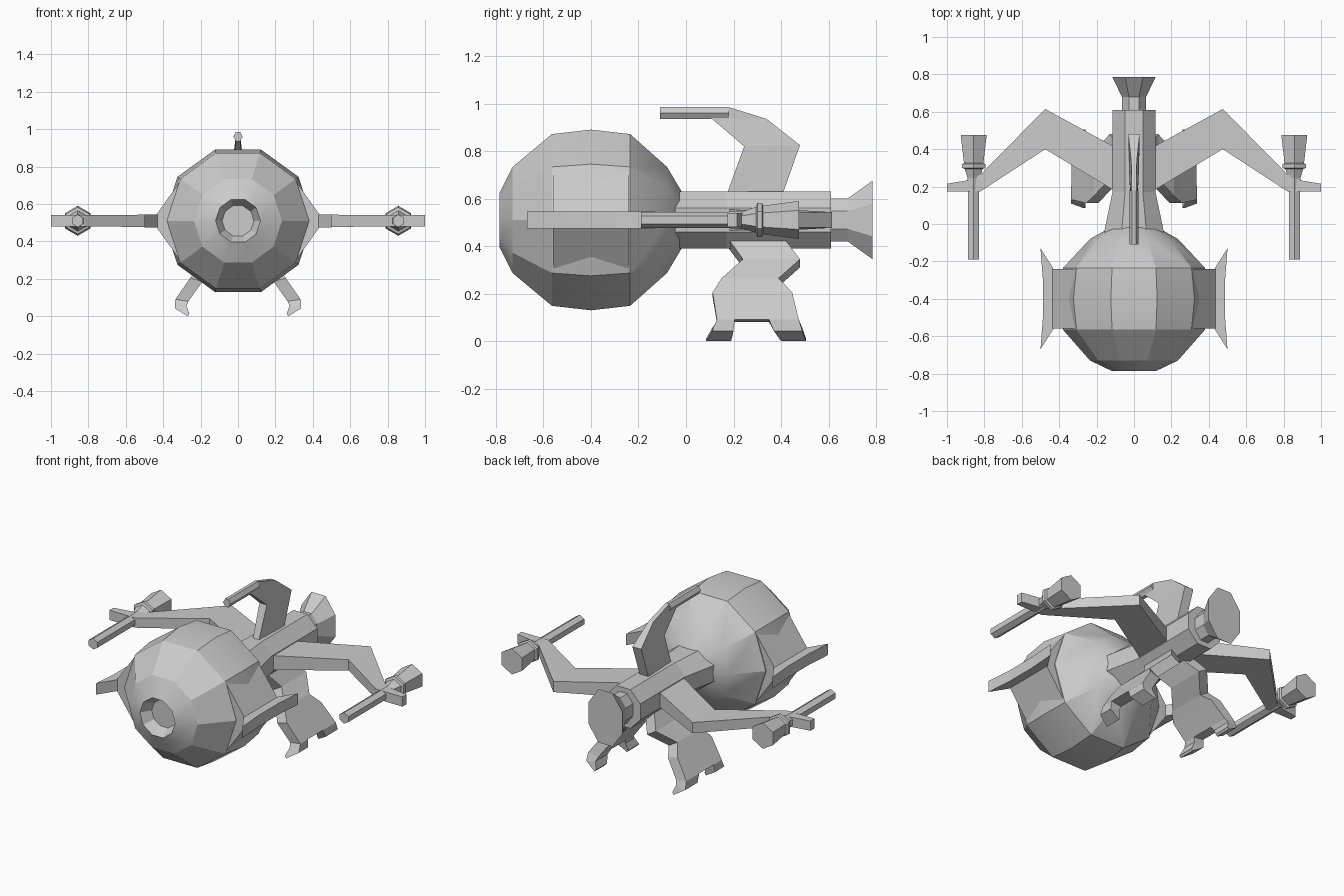
import bpy, bmesh
from math import cos, sin, pi

if "Cube" in bpy.data.objects:
    bpy.data.objects.remove(bpy.data.objects["Cube"])

ZC = 0.51  # height of the main axis


def loft(name, rings, mirror=False, smooth=None):
    """Skin a list of equal-length vertex rings and cap both ends."""
    bm = bmesh.new()
    vs = [[bm.verts.new(p) for p in r] for r in rings]
    n = len(rings[0])
    for a, b in zip(vs, vs[1:]):
        for i in range(n):
            j = (i + 1) % n
            bm.faces.new((a[i], a[j], b[j], b[i]))
    bm.faces.new(vs[0])
    bm.faces.new(vs[-1])
    bmesh.ops.recalc_face_normals(bm, faces=bm.faces)
    me = bpy.data.meshes.new(name)
    bm.to_mesh(me)
    bm.free()
    ob = bpy.data.objects.new(name, me)
    bpy.context.collection.objects.link(ob)
    if mirror:
        ob.modifiers.new("Mirror", 'MIRROR').use_mirror_merge = False
    if smooth:
        bpy.ops.object.select_all(action='DESELECT')
        bpy.context.view_layer.objects.active = ob
        ob.select_set(True)
        bpy.ops.object.shade_smooth_by_angle(angle=smooth)
    return ob


def turned(name, profile, n, phase=0.0, cx=0.0, **kw):
    """Profile of (y, x radius, z radius) around an axis along y."""
    return loft(name, [[(cx + rx * cos(phase + 2 * pi * i / n), y,
                         ZC + rz * sin(phase + 2 * pi * i / n))
                        for i in range(n)] for y, rx, rz in profile], **kw)


def plate(name, stations, **kw):
    """Stations of (outer (x, z), inner (x, z), y front, y back)."""
    return loft(name, [[(o[0], y0, o[1]), (o[0], y1, o[1]),
                        (i[0], y1, i[1]), (i[0], y0, i[1])]
                       for o, i, y0, y1 in stations], **kw)


# Ten-sided round cabin with a recessed nose port
cabin = [(-0.72, 0.085), (-0.785, 0.12), (-0.73, 0.235), (-0.565, 0.38),
         (-0.4, 0.40), (-0.235, 0.38), (-0.08, 0.235), (-0.015, 0.12)]
turned("cabin", [(y, r, r) for y, r in cabin], 10, smooth=0.35)

# Side bumpers: wedge, then flared rail with a slightly hollow outer face
plate("side_wedge", [((0.30, ZC + 0.225), (0.30, ZC - 0.225), -0.56, -0.24),
                     ((0.435, ZC + 0.035), (0.435, ZC - 0.035), -0.56, -0.24)], mirror=True)
rail = [(0.43, -0.56), (0.50, -0.67), (0.487, -0.50), (0.487, -0.30), (0.50, -0.13), (0.43, -0.24)]
loft("side_rail", [[(x, y, ZC + s * 0.035) for x, y in rail] for s in (-1, 1)], mirror=True)

# Octagonal rear hull and exhaust (radius divided by cos of the half-angle for flat sides)
k = 1 / cos(pi / 8)
hull = [(-0.05, 0.16, 0.12), (-0.02, 0.155, 0.12), (0.17, 0.115, 0.12), (0.61, 0.115, 0.12)]
turned("rear_hull", [(y, a * k, b * k) for y, a, b in hull], 8, pi / 8)
tail = [(0.58, 0.065, 0.09), (0.68, 0.065, 0.09), (0.785, 0.115, 0.165)]
turned("exhaust", [(y, a * k, b * k) for y, a, b in tail], 8, pi / 8)

# Bent arms: (x, y front, y back, half thickness)
arm = [(0.03, 0.135, 0.375, 0.05), (0.10, 0.175, 0.41, 0.045), (0.475, 0.40, 0.615, 0.033),
       (0.82, 0.175, 0.265, 0.03), (0.88, 0.175, 0.235, 0.03), (1.0, 0.175, 0.215, 0.03)]
plate("arm", [((x, ZC + h), (x, ZC - h), y0, y1) for x, y0, y1, h in arm], mirror=True)

# Arm thrusters and forward barrels
GX = 0.857
turned("barrel", [(y, 0.034, 0.034) for y in (-0.19, 0.19)], 6, pi / 2, GX, mirror=True)
pod = [(0.17, 0.034), (0.245, 0.038), (0.295, 0.055), (0.30, 0.072), (0.32, 0.072),
       (0.325, 0.06), (0.475, 0.08)]
turned("thruster", [(y, r, r) for y, r in pod], 6, pi / 2, GX, mirror=True)

# Dorsal fin with forward rod: (front y, z), (back y, z), half widths
fin = [((0.165, 0.60), (0.40, 0.60), 0.02, 0.03), ((0.245, 0.82), (0.48, 0.825), 0.025, 0.03),
       ((0.11, 0.935), (0.34, 0.935), 0.012, 0.015), ((0.10, 0.935), (0.18, 0.985), 0.014, 0.012)]
loft("dorsal_fin", [[(-a, *f), (a, *f), (b, *r), (-b, *r)] for f, r, a, b in fin])
rod = [(0.01, 0.935), (0.025, 0.96), (0.01, 0.986), (-0.01, 0.986), (-0.025, 0.96), (-0.01, 0.935)]
loft("fin_rod", [[(x, y, z) for x, z in rod] for y in (-0.11, 0.18)])

# Splayed legs
plate("leg", [((0.06, 0.45), (0.0, 0.41), 0.165, 0.40),
              ((0.13, 0.345), (0.07, 0.31), 0.24, 0.48),
              ((0.215, 0.265), (0.155, 0.23), 0.15, 0.39),
              ((0.255, 0.205), (0.19, 0.185), 0.112, 0.447),
              ((0.335, 0.09), (0.265, 0.08), 0.13, 0.475)], mirror=True)

# Inward-curling claws, front and back
for name, top, mid, tip in (("front_claw", (0.13, 0.205), (0.11, 0.20), (0.085, 0.19)),
                            ("back_claw", (0.35, 0.475), (0.37, 0.49), (0.40, 0.505))):
    plate(name, [((0.335, 0.09), (0.265, 0.08), *top),
                 ((0.338, 0.042), (0.275, 0.055), *mid),
                 ((0.27, 0.0), (0.26, 0.012), *tip)], mirror=True)
